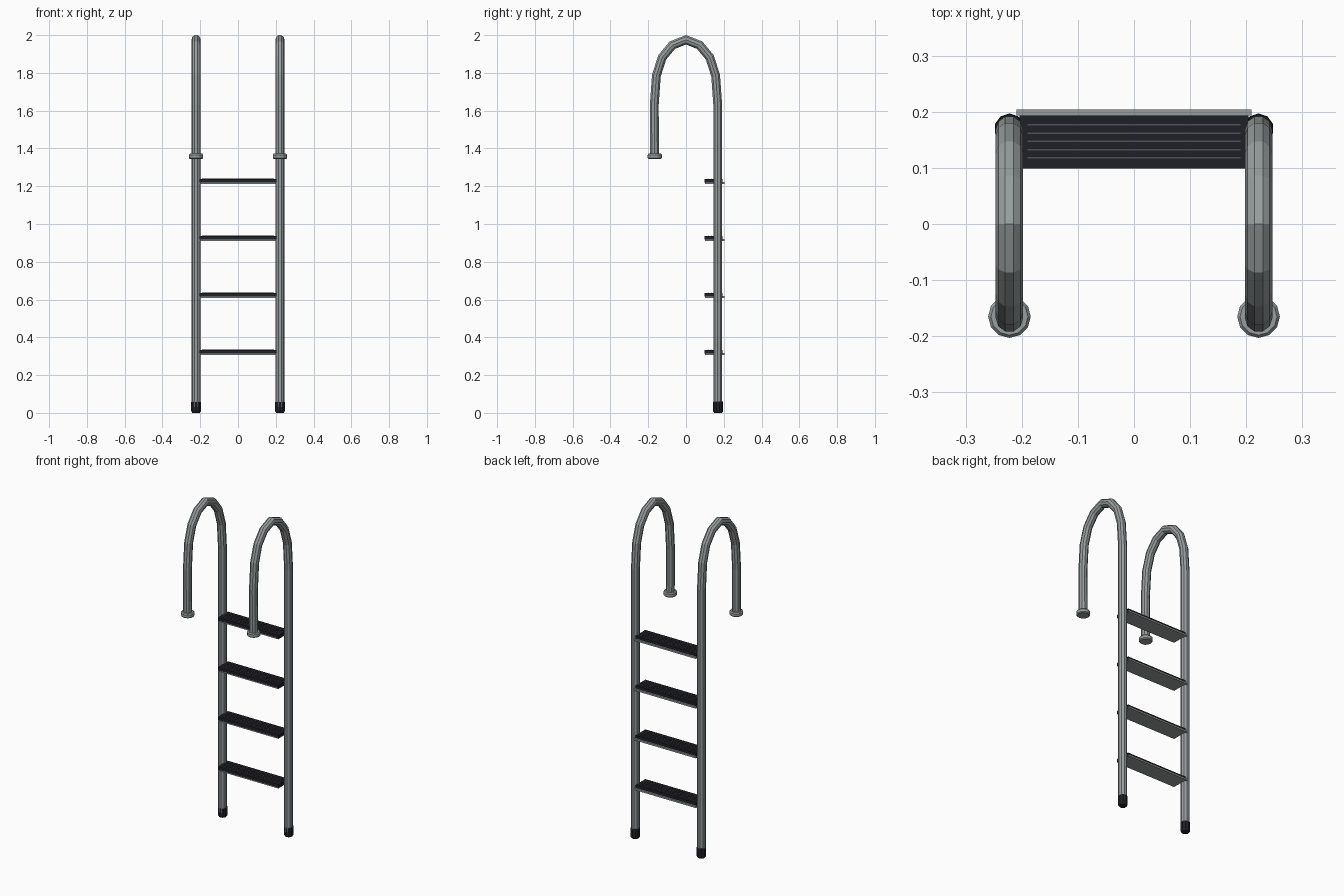
import bpy, bmesh, math
from mathutils import Vector

if "Cube" in bpy.data.objects:
    bpy.data.objects.remove(bpy.data.objects["Cube"])

SIDES = 10
RAIL_X = 0.222


def mat(name, col):
    m = bpy.data.materials.new(name)
    m.diffuse_color = (*col, 1)
    m.use_nodes = True
    m.node_tree.nodes["Principled BSDF"].inputs["Base Color"].default_value = m.diffuse_color
    return m


METAL = mat("brushed steel", (0.31, 0.34, 0.34))
BLACK = mat("black rubber", (0.014, 0.014, 0.021))
RIB = mat("grey grip line", (0.08, 0.085, 0.10))


def finish(bm, name, material):
    bmesh.ops.recalc_face_normals(bm, faces=bm.faces[:])
    me = bpy.data.meshes.new(name)
    bm.to_mesh(me)
    bm.free()
    me.materials.append(material)
    ob = bpy.data.objects.new(name, me)
    bpy.context.collection.objects.link(ob)
    return ob


def loft(bm, rings):
    loops = [[bm.verts.new(p) for p in r] for r in rings]
    for a, b in zip(loops, loops[1:]):
        for i in range(len(a)):
            j = (i + 1) % len(a)
            bm.faces.new((a[i], a[j], b[j], b[i]))
    bm.faces.new(loops[0])
    bm.faces.new(loops[-1])


def tube(name, x, path, r, material):
    """Sweep a round section along (y, z) points, mitred at the bends."""
    pts = [Vector((x, y, z)) for y, z in path]
    rings = []
    for i, p in enumerate(pts):
        d0 = (p - pts[i - 1]).normalized() if i else (pts[1] - p).normalized()
        d1 = (pts[i + 1] - p).normalized() if i < len(pts) - 1 else d0
        t = (d0 + d1).normalized()
        n = Vector((1, 0, 0)).cross(t) / t.dot(d0)
        rings.append([p + Vector((math.cos(a), 0, 0)) * r + n * math.sin(a) * r
                      for a in (math.tau * k / SIDES for k in range(SIDES))])
    bm = bmesh.new()
    loft(bm, rings)
    return finish(bm, name, material)


def lathe(name, x, y, profile, sides, material):
    bm = bmesh.new()
    loft(bm, [[(x + r * math.sin(math.tau * k / sides),
                y + r * math.cos(math.tau * k / sides), z)
               for k in range(sides)] for r, z in profile])
    return finish(bm, name, material)


def add_box(bm, lo, hi):
    (x0, y0, z0), (x1, y1, z1) = lo, hi
    loft(bm, [[(x0, y0, z), (x1, y0, z), (x1, y1, z), (x0, y1, z)]
              for z in (z0, z1)])


# Handrails: back leg, arch, short front drop
half = [(0.168, 1.63), (0.157, 1.785), (0.126, 1.882), (0.072, 1.947)]
path = ([(0.168, 0.03)] + half + [(0, 1.975)]
        + [(-y, z) for y, z in reversed(half)] + [(-0.166, 1.35)])

for side, s in (("left", -1), ("right", 1)):
    x = s * RAIL_X
    tube(side + "_handrail", x, path, 0.0245, METAL)
    # Mounting flange at the deck end
    lathe(side + "_flange", x, -0.165,
          [(0.033, 1.345), (0.038, 1.350), (0.038, 1.366), (0.033, 1.372)],
          12, METAL)
    # Rubber foot
    lathe(side + "_foot", x, 0.17,
          [(0.021, 0.0), (0.027, 0.010), (0.027, 0.056), (0.025, 0.061)],
          SIDES, BLACK)

# Steps: steel tray, rubber tread, grip lines
for i in range(4):
    z = 0.307 + 0.302 * i
    bm = bmesh.new()
    add_box(bm, (-0.200, 0.101, z), (0.200, 0.194, z + 0.008))
    add_box(bm, (-0.209, 0.193, z), (0.209, 0.204, z + 0.010))
    finish(bm, f"step_tray_{i + 1}", METAL)

    bm = bmesh.new()
    add_box(bm, (-0.204, 0.099, z + 0.007), (0.204, 0.193, z + 0.026))
    finish(bm, f"step_tread_{i + 1}", BLACK)

    bm = bmesh.new()
    for k in range(5):
        y = 0.118 + 0.0147 * k
        add_box(bm, (-0.19, y - 0.0013, z + 0.025), (0.19, y + 0.0013, z + 0.028))
    finish(bm, f"step_grip_lines_{i + 1}", RIB)
